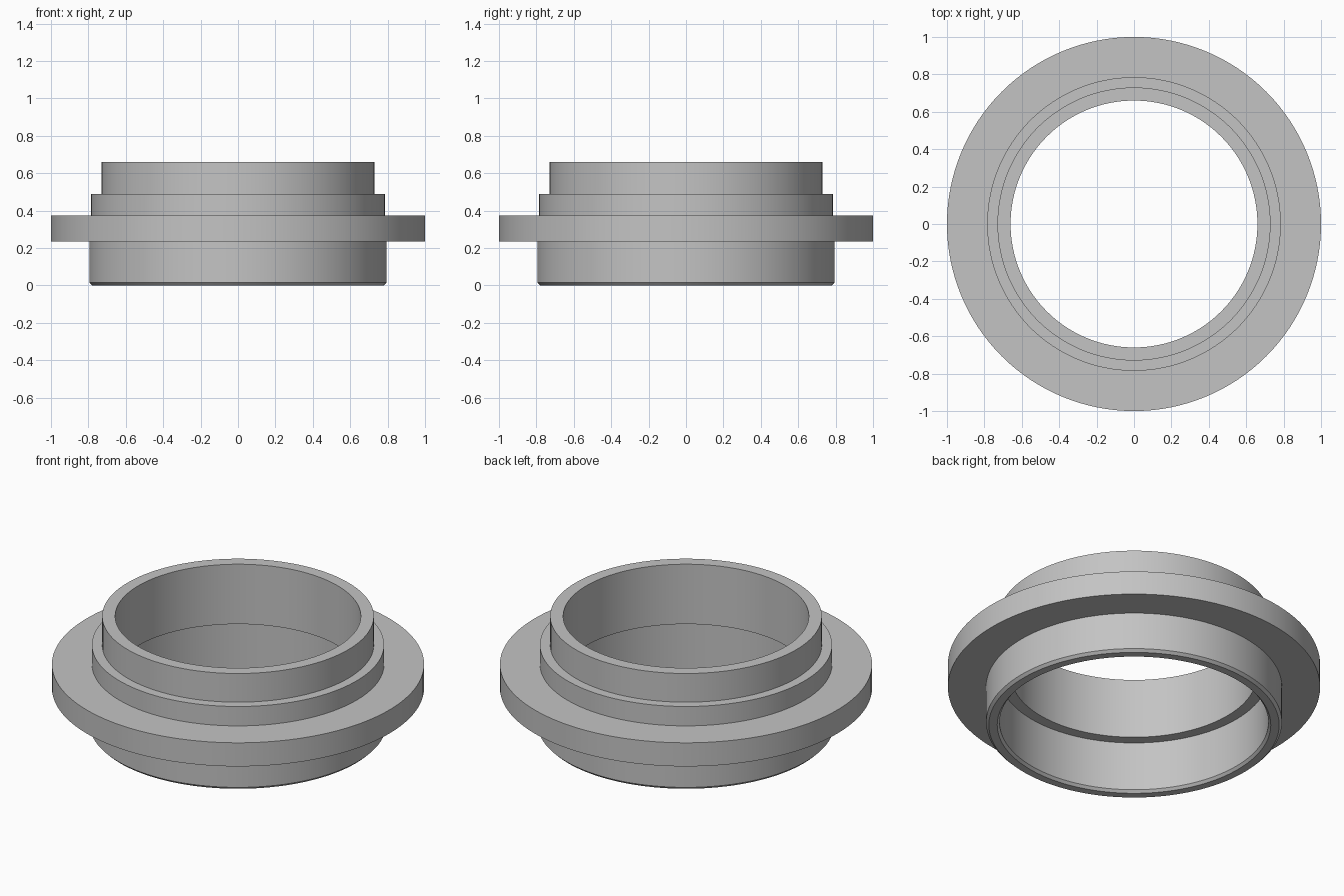
import bpy, bmesh, math
from mathutils import Matrix

if "Cube" in bpy.data.objects:
    bpy.data.objects.remove(bpy.data.objects["Cube"], do_unlink=True)

SEGMENTS = 128

# Plain grey metal
grey = bpy.data.materials.new("grey metal")
grey.use_nodes = True
colour = (0.55, 0.55, 0.55, 1)
grey.diffuse_color = colour
grey.node_tree.nodes["Principled BSDF"].inputs["Base Color"].default_value = colour


def revolve(name, profile):
    """Revolve a closed (radius, height) profile about the z axis."""
    bm = bmesh.new()
    rings = []
    for r, z in profile:
        ring = bmesh.ops.create_circle(bm, segments=SEGMENTS, radius=r,
                                       matrix=Matrix.Translation((0, 0, z)))
        rings.append(ring["verts"])
    for a, b in zip(rings, rings[1:] + rings[:1]):
        for i in range(SEGMENTS):
            j = (i + 1) % SEGMENTS
            bm.faces.new((a[i], a[j], b[j], b[i]))
    bmesh.ops.recalc_face_normals(bm, faces=bm.faces)
    mesh = bpy.data.meshes.new(name)
    bm.to_mesh(mesh)
    bm.free()
    mesh.materials.append(grey)
    obj = bpy.data.objects.new(name, mesh)
    bpy.context.collection.objects.link(obj)
    bpy.ops.object.select_all(action="DESELECT")
    obj.select_set(True)
    bpy.context.view_layer.objects.active = obj
    bpy.ops.object.shade_smooth_by_angle(angle=math.radians(30))
    return obj


# Outside, bottom to top: chamfered skirt, wide flange, shoulder, neck
outside = [(0.78, 0), (0.795, 0.015), (0.795, 0.235), (1, 0.235), (1, 0.375),
           (0.785, 0.375), (0.785, 0.49), (0.73, 0.49), (0.73, 0.66)]
# Inside, top to bottom: narrow bore, ledge, wide counterbore with chamfer
inside = [(0.66, 0.66), (0.66, 0.305), (0.722, 0.305), (0.722, 0.015), (0.735, 0)]

revolve("flanged_collar", outside + inside)
